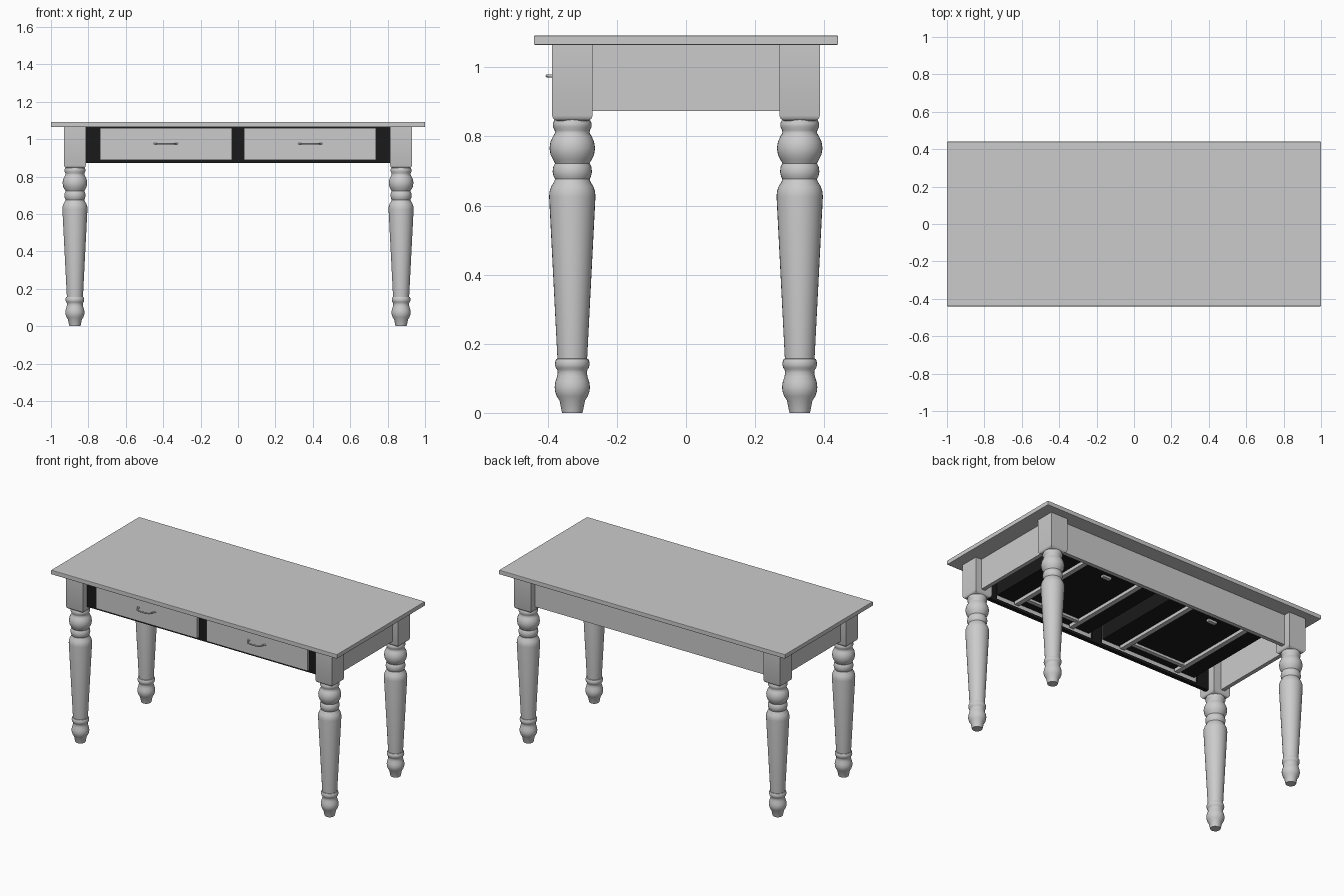
import bpy, bmesh, math
from mathutils import Matrix, Vector

if "Cube" in bpy.data.objects:
    bpy.data.objects.remove(bpy.data.objects["Cube"])

dark = bpy.data.materials.new("dark_paint")
dark.diffuse_color = (0.01, 0.01, 0.01, 1)
dark.use_nodes = True
dark.node_tree.nodes["Principled BSDF"].inputs["Base Color"].default_value = dark.diffuse_color


def finish(name, bm, mat=None, smooth=False):
    bmesh.ops.recalc_face_normals(bm, faces=bm.faces)
    me = bpy.data.meshes.new(name)
    bm.to_mesh(me)
    bm.free()
    ob = bpy.data.objects.new(name, me)
    bpy.context.collection.objects.link(ob)
    if mat:
        me.materials.append(mat)
    if smooth:
        bpy.ops.object.select_all(action='DESELECT')
        ob.select_set(True)
        bpy.context.view_layer.objects.active = ob
        bpy.ops.object.shade_smooth_by_angle(angle=math.radians(40))
    return ob


def box(name, x, y, z, mat=None, bevel=0):
    bm = bmesh.new()
    bmesh.ops.create_cube(bm, size=1)
    for v in bm.verts:
        v.co = [a + (b - a) * (c + 0.5) for (a, b), c in zip((x, y, z), v.co)]
    if bevel:
        bmesh.ops.bevel(bm, geom=bm.edges[:], offset=bevel, segments=2, affect='EDGES', profile=0.5)
    return finish(name, bm, mat)


# Table top
box("table_top", (-1, 1), (-.44, .44), (1.065, 1.092), bevel=.003)

# Turned legs: radius, height profile
PROFILE = [(.0, 0), (.029, 0), (.031, .006), (.037, .036), (.045, .048), (.050, .063), (.051, .075),
           (.049, .09), (.044, .105), (.042, .117), (.044, .126), (.048, .131), (.050, .140),
           (.049, .150), (.046, .156), (.043, .157), (.067, .625), (.066, .640), (.061, .655), (.053, .668),
           (.050, .676), (.054, .684), (.057, .697), (.055, .712), (.050, .722), (.056, .733),
           (.063, .747), (.066, .766), (.063, .785), (.056, .800), (.050, .810), (.051, .818),
           (.056, .828), (.056, .838), (.051, .848), (.050, .865)]


def turned_leg(name, x, y):
    bm = bmesh.new()
    vs = [bm.verts.new((r, 0, z)) for r, z in PROFILE]
    es = [bm.edges.new(p) for p in zip(vs, vs[1:])]
    bmesh.ops.spin(bm, geom=vs + es, axis=(0, 0, 1), cent=(0, 0, 0), angle=2 * math.pi,
                   steps=32, use_duplicate=False)
    bmesh.ops.remove_doubles(bm, verts=bm.verts, dist=1e-5)
    # square block with a tapered lower end
    rings = []
    for h, z in ((.046, .845), (.055, .851), (.0585, .860), (.0585, 1.065)):
        rings.append([bm.verts.new((sx * h, sy * h, z)) for sx, sy in ((-1, -1), (1, -1), (1, 1), (-1, 1))])
    for a, b in zip(rings, rings[1:]):
        for i in range(4):
            j = (i + 1) % 4
            bm.faces.new((a[i], a[j], b[j], b[i]))
    bm.faces.new(rings[0][::-1])
    bm.faces.new(rings[-1])
    bmesh.ops.translate(bm, verts=bm.verts, vec=(x, y, 0))
    finish(name, bm, smooth=True)


for sx, side in ((-1, "left"), (1, "right")):
    for sy, end in ((-1, "front"), (1, "back")):
        turned_leg(f"{end}_{side}_leg", sx * .872, sy * .329)

# Side and back aprons, set back from the leg faces
for s, side in ((-1, "left"), (1, "right")):
    box(f"{side}_apron", sorted((s * .865, s * .89)), (-.28, .28), (.873, 1.065))
box("back_apron", (-.82, .82), (.32, .345), (.873, 1.065))

# Dark front frame and inner panel
for n, (a, b) in {"left": (-.82, -.735), "middle": (-.035, .035), "right": (.735, .82)}.items():
    box(f"{n}_front_stile", (a, b), (-.345, -.32), (.873, 1.065), dark)
box("front_lower_rail", (-.82, .82), (-.345, -.32), (.873, .89), dark)
box("front_upper_rail", (-.82, .82), (-.345, -.32), (1.055, 1.065), dark)
box("inner_top_panel", (-.865, .865), (-.32, .32), (1.058, 1.064), dark)


# Bowed drawer pull
def pull(name, x):
    cu = bpy.data.curves.new(name, 'CURVE')
    cu.dimensions = '3D'
    cu.bevel_depth = .0045
    cu.bevel_resolution = 2
    cu.use_fill_caps = True
    sp = cu.splines.new('POLY')
    pts = [(-.064, -.362), (-.052, -.364), (-.049, -.385), (-.040, -.397), (-.022, -.402),
           (.022, -.402), (.040, -.397), (.049, -.385), (.052, -.364), (.064, -.362)]
    sp.points.add(len(pts) - 1)
    for p, (px, py) in zip(sp.points, pts):
        p.co = (x + px, py, .975, 1)
    ob = bpy.data.objects.new(name, cu)
    bpy.context.collection.objects.link(ob)


# Drawers with runners, cross bar and stop below
for s, side in ((-1, "left"), (1, "right")):
    c = s * .386
    box(f"{side}_drawer_front", (c - .353, c + .353), (-.361, -.335), (.888, 1.059))
    box(f"{side}_drawer_bottom", (c - .335, c + .335), (-.335, .28), (.925, .935), dark)
    for t in (-1, 1):
        xs = sorted((c + t * .325, c + t * .335))
        box(f"{side}_drawer_side", xs, (-.335, .28), (.935, 1.04), dark)
        box(f"{side}_drawer_runner", (c + t * .2 - .015, c + t * .2 + .015), (-.325, .32), (.905, .925))
    box(f"{side}_drawer_back", (c - .325, c + .325), (.27, .28), (.935, 1.04), dark)
    box(f"{side}_cross_bar", (c - .185, c + .185), (-.27, -.245), (.91, .925))
    box(f"{side}_drawer_stop", (c - .03, c + .03), (.205, .23), (.91, .925), bevel=.003)
    pull(f"{side}_drawer_pull", c)
